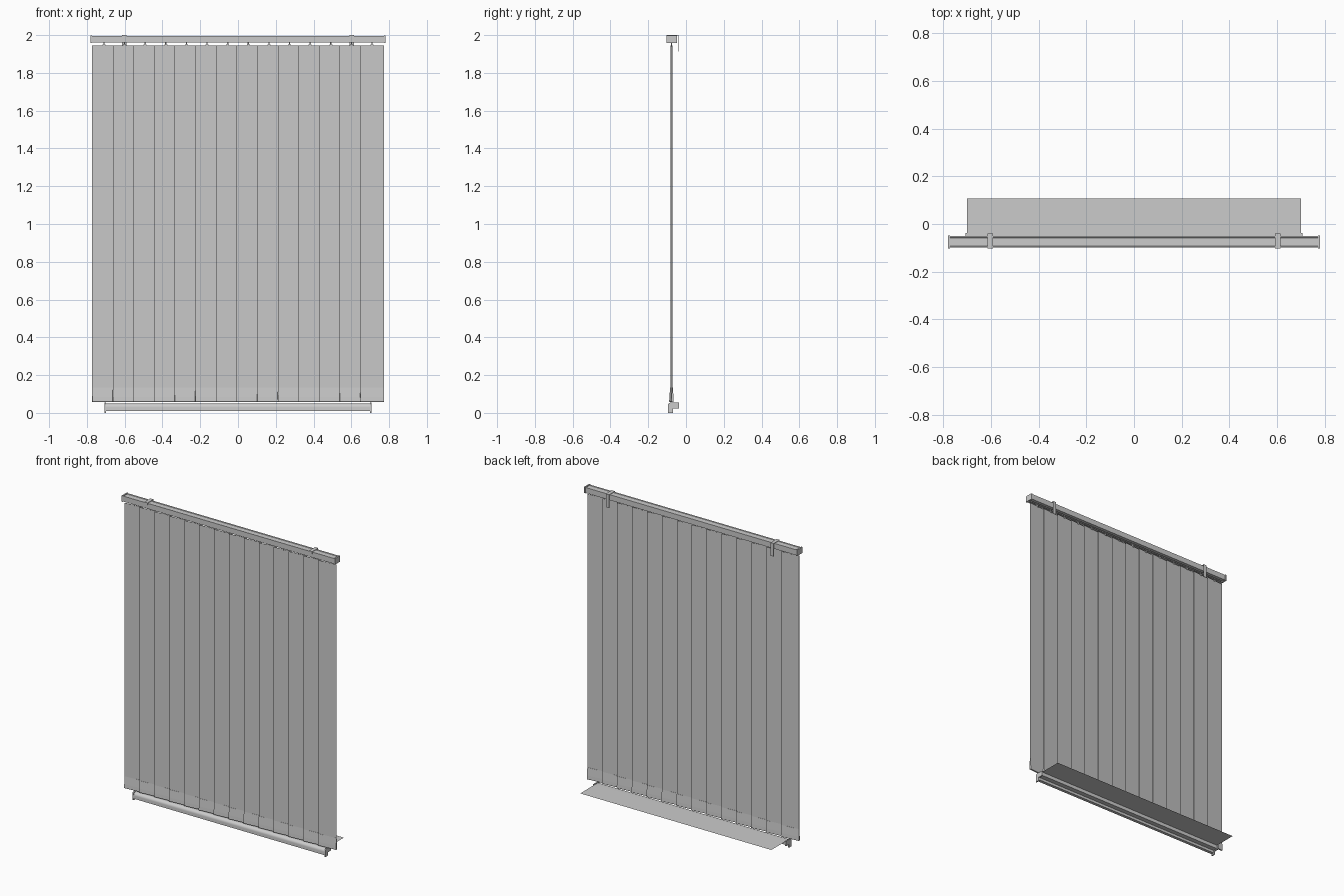
import bpy, math
from mathutils import Matrix, Vector

if "Cube" in bpy.data.objects:
    bpy.data.objects.remove(bpy.data.objects["Cube"])


def mesh_obj(name, verts, faces):
    me = bpy.data.meshes.new(name)
    me.from_pydata(verts, [], faces)
    me.update()
    ob = bpy.data.objects.new(name, me)
    bpy.context.collection.objects.link(ob)
    return ob


def extrude_x(name, profile, x0, x1):
    # closed (y, z) profile swept along x and capped
    n = len(profile)
    v = [(x, y, z) for x in (x0, x1) for y, z in profile]
    f = [(i, (i + 1) % n, n + (i + 1) % n, n + i) for i in range(n)]
    f += [tuple(range(n))[::-1], tuple(range(n, 2 * n))]
    return mesh_obj(name, v, f)


def box(name, x0, x1, y0, y1, z0, z1):
    return extrude_x(name, [(y0, z0), (y1, z0), (y1, z1), (y0, z1)], x0, x1)


def arc(cy, cz, r, a0, a1, n):
    return [(cy + r * math.cos(math.radians(a0 + (a1 - a0) * i / n)),
             cz + r * math.sin(math.radians(a0 + (a1 - a0) * i / n))) for i in range(n + 1)]


YC = -0.077

# Head rail: hollow channel, slotted underneath, with a shallow groove on top
rail = [(-0.082, 1.960), (-0.082, 1.964), (-0.095, 1.964), (-0.095, 1.991),
        (-0.053, 1.991), (-0.053, 1.964), (-0.072, 1.964), (-0.072, 1.960),
        (-0.050, 1.960), (-0.050, 1.996), (-0.056, 1.996), (-0.058, 1.993),
        (-0.092, 1.993), (-0.094, 1.996), (-0.099, 1.996), (-0.099, 1.960)]
extrude_x("head_rail", rail, -0.775, 0.775)

for s, side in ((-1, "left"), (1, "right")):
    # Rail end caps
    a, b = sorted((s * 0.772, s * 0.781))
    box("rail_end_cap_" + side, a, b, -0.102, -0.048, 1.958, 1.998)
    # Mounting brackets: clip over the rail and tab down the wall
    bracket = [(-0.102, 1.985), (-0.099, 1.985), (-0.099, 1.997), (-0.042, 1.997),
               (-0.042, 1.913), (-0.039, 1.913), (-0.039, 2.0), (-0.102, 2.0)]
    extrude_x("bracket_" + side, bracket, s * 0.603 - 0.012, s * 0.603 + 0.012)

# Vertical slats with hangers and weighted bottom pockets
COUNT, STEP, HALF = 14, 0.1092, 0.0625
for i in range(COUNT):
    x = (i - (COUNT - 1) / 2) * STEP
    m = Matrix.Translation(Vector((x, YC, 0))) @ Matrix.Rotation(math.radians(5), 4, 'Z')
    slat = box(f"slat_{i}", -HALF, HALF, -0.0008, 0.0008, 0.07, 1.945)
    pocket = extrude_x(f"weight_pocket_{i}",
                       [(-0.0015, 0.135), (-0.0055, 0.085), (-0.0065, 0.062), (-0.004, 0.058),
                        (0.004, 0.058), (0.0065, 0.062), (0.0055, 0.085), (0.0015, 0.135)],
                       -HALF, HALF)
    stem = box(f"hanger_stem_{i}", -0.003, 0.003, -0.002, 0.002, 1.940, 1.968)
    tab = box(f"hanger_tab_{i}", -0.008, 0.008, -0.003, 0.003, 1.940, 1.950)
    for ob in (slat, pocket, stem, tab):
        ob.data.transform(m)

# Window sill: thin board sheet with a rounded nose and a drip lip
mesh_obj("sill_board", [(-0.7, -0.06, 0.05), (0.7, -0.06, 0.05), (0.7, 0.107, 0.05), (-0.7, 0.107, 0.05)],
         [(0, 1, 2, 3)])
nose = ([(-0.042, 0.050)] + arc(-0.073, 0.030, 0.020, 90, 180, 8) +
        [(-0.093, 0.010), (-0.073, 0.010), (-0.073, 0.027), (-0.042, 0.027)])
ob = extrude_x("sill_nose", nose, -0.7, 0.7)
bpy.context.view_layer.objects.active = ob
ob.select_set(True)
bpy.ops.object.shade_smooth_by_angle(angle=math.radians(30))

# Sill end caps, slightly larger than the nose
cap = ([(-0.037, 0.054)] + arc(-0.083, 0.042, 0.012, 90, 180, 5) +
       [(-0.095, 0.0), (-0.068, 0.0), (-0.068, 0.022), (-0.037, 0.022)])
for s, side in ((-1, "left"), (1, "right")):
    a, b = sorted((s * 0.699, s * 0.707))
    extrude_x("sill_end_cap_" + side, cap, a, b)

# Consistent outward normals
import bmesh
for ob in bpy.data.objects:
    bm = bmesh.new()
    bm.from_mesh(ob.data)
    if len(bm.faces) > 1:
        bmesh.ops.recalc_face_normals(bm, faces=bm.faces)
    bm.to_mesh(ob.data)
    bm.free()
